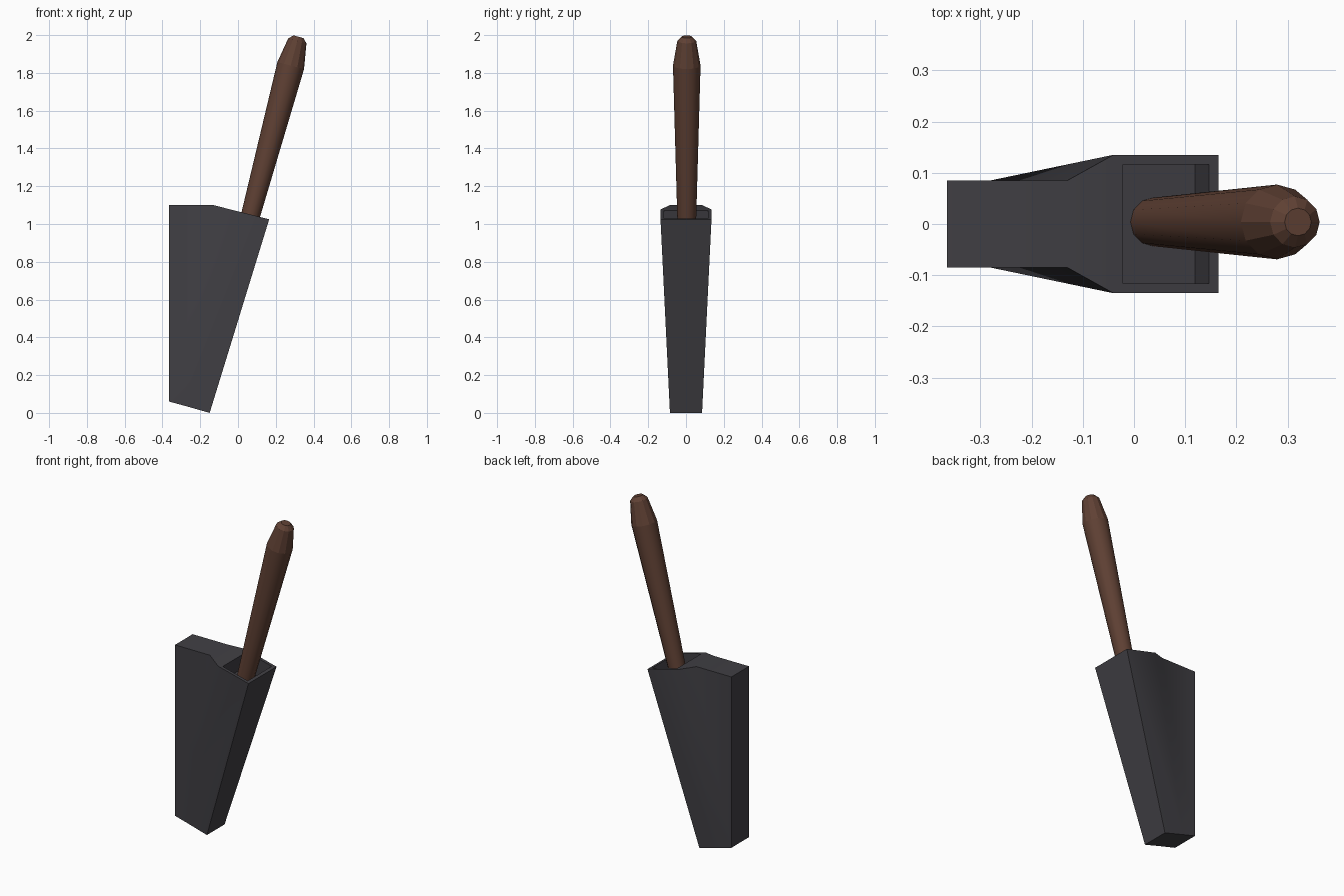
import bpy, bmesh, math
from mathutils import Vector

if "Cube" in bpy.data.objects:
    bpy.data.objects.remove(bpy.data.objects["Cube"])


def material(name, rgb):
    m = bpy.data.materials.new(name)
    m.diffuse_color = (*rgb, 1)
    m.use_nodes = True
    m.node_tree.nodes["Principled BSDF"].inputs["Base Color"].default_value = m.diffuse_color
    return m


def finish(bm, name, mat):
    bmesh.ops.recalc_face_normals(bm, faces=bm.faces[:])
    me = bpy.data.meshes.new(name)
    bm.to_mesh(me)
    bm.free()
    me.materials.append(mat)
    ob = bpy.data.objects.new(name, me)
    bpy.context.collection.objects.link(ob)
    return ob


charcoal = material("charcoal", (0.052, 0.050, 0.058))
brown = material("brown wood", (0.115, 0.052, 0.034))

# Holder: outline in x, z with half-width, flared around the tilted socket
outline = [(-.365, .06, .085), (-.28, .037, .085), (-.15, 0, .085),
           (.165, 1.025, .135), (-.04, 1.077, .135), (-.13, 1.10, .085),
           (-.365, 1.10, .085)]
bm = bmesh.new()
sides = [[bm.verts.new((x, s * w, z)) for x, z, w in outline] for s in (-1, 1)]
for side in sides:
    for idx in ((0, 1, 5, 6), (1, 4, 5), (1, 2, 3, 4)):
        bm.faces.new([side[i] for i in idx])
n = len(outline)
strip = [bm.faces.new((sides[0][i], sides[0][(i + 1) % n],
                       sides[1][(i + 1) % n], sides[1][i])) for i in range(n)]
bmesh.ops.recalc_face_normals(bm, faces=bm.faces[:])

# Pocket sunk into the sloping mouth
mouth = strip[3]
bmesh.ops.inset_region(bm, faces=[mouth], thickness=.027)
bmesh.ops.inset_region(bm, faces=[mouth], thickness=0, depth=-.11)
holder = finish(bm, "holder", charcoal)
bpy.context.view_layer.objects.active = holder
holder.select_set(True)
bpy.ops.object.shade_smooth_by_angle(angle=math.radians(30))

# Handle: twelve-sided rings along an axis leaning 15 degrees
tilt = math.radians(15)
axis = Vector((math.sin(tilt), 0, math.cos(tilt)))
across = Vector((math.cos(tilt), 0, -math.sin(tilt)))
origin = Vector((.065, .004, 1.04))
bm = bmesh.new()
rings = []
for t, r in ((-.12, .047), (.827, .073), (.962, .050), (.985, .027)):
    ring = []
    for k in range(12):
        a = k * math.tau / 12
        ring.append(bm.verts.new(origin + axis * t + across * r * math.cos(a)
                                 + Vector((0, r * math.sin(a), 0))))
    rings.append(ring)
for j in range(3):
    for k in range(12):
        q = (k + 1) % 12
        f = bm.faces.new((rings[j][k], rings[j][q], rings[j + 1][q], rings[j + 1][k]))
        f.smooth = j == 0          # smooth shaft, faceted tip
for e in bm.edges:
    if all(v in rings[1] for v in e.verts):
        e.smooth = False
bm.faces.new(rings[0])
bm.faces.new(rings[-1])
finish(bm, "handle", brown)
